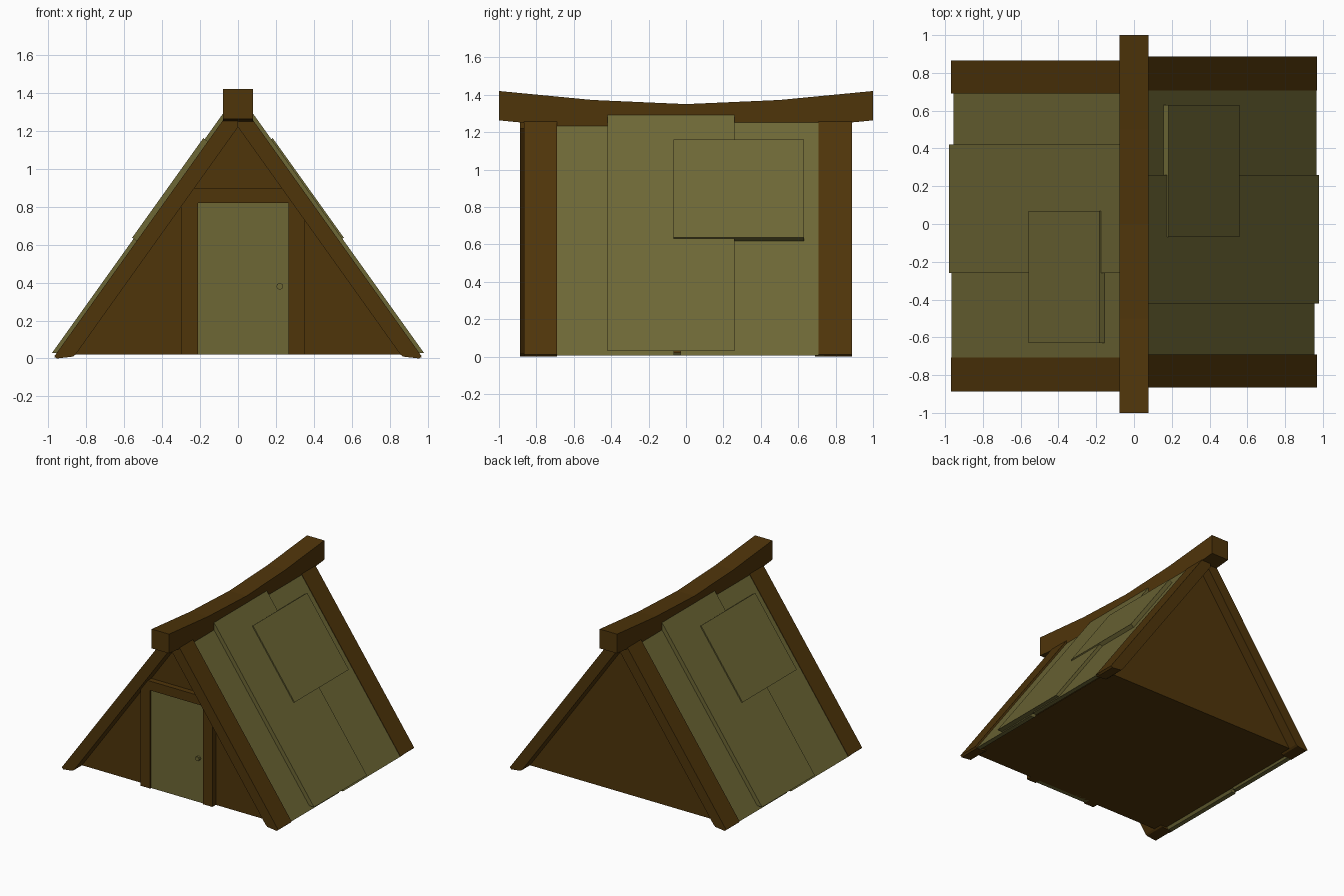
import bpy, bmesh, math

if "Cube" in bpy.data.objects:
    bpy.data.objects.remove(bpy.data.objects["Cube"])

def material(name, rgb):
    m = bpy.data.materials.new(name)
    m.diffuse_color = (*rgb, 1)
    m.use_nodes = True
    m.node_tree.nodes["Principled BSDF"].inputs["Base Color"].default_value = m.diffuse_color
    return m

WOOD = material("dark brown wood", (0.078, 0.035, 0.003))
HIDE = material("olive hide", (0.155, 0.137, 0.036))

def finish(name, verts, faces, mat):
    me = bpy.data.meshes.new(name)
    me.from_pydata(verts, [], faces)
    me.materials.append(mat)
    bm = bmesh.new()
    bm.from_mesh(me)
    bmesh.ops.recalc_face_normals(bm, faces=bm.faces)
    bm.to_mesh(me)
    bm.free()
    ob = bpy.data.objects.new(name, me)
    bpy.context.collection.objects.link(ob)
    return ob

def extrude_y(name, profile, y0, y1, mat, turn=False):
    """Extrude an x-z profile along y.
    turn=True spins the part half a turn about z for the other roof side."""
    n = len(profile)
    s = -1 if turn else 1
    verts = [(s * x, s * y, z) for y in (y0, y1) for x, z in profile]
    faces = [tuple(range(n)), tuple(reversed(range(n, 2 * n)))]
    faces += [(i, n + i, n + (i + 1) % n, (i + 1) % n) for i in range(n)]
    return finish(name, verts, faces, mat)

def rect(x0, x1, z0, z1):
    return [(x0, z0), (x1, z0), (x1, z1), (x0, z1)]

# Roof slope: outer surface of the middle panel is z = TOP - SLOPE * x
TOP, SLOPE = 1.402, 1.4
L = math.hypot(1, SLOPE)
NX, NZ = SLOPE / L, 1 / L

def slab(x_low, x_high, lift, t, level=True):
    """Cross-section of a sheet on the right slope; lower end level or square-cut."""
    lo = (x_low, TOP + lift - SLOPE * x_low)
    hi = (x_high, TOP + lift - SLOPE * x_high)
    inner = lambda p: (p[0] - NX * t, p[1] - NZ * t)
    lo_in = (x_low - t * L / SLOPE, lo[1]) if level else inner(lo)
    return [lo, hi, inner(hi), lo_in]

# Hut body with both gable walls
extrude_y("hut_body", [(-0.91, 0.02), (0.91, 0.02), (0, 1.294)], -0.785, 0.785, WOOD)

# Roof sheets, patches and edge boards; the left side is the right turned round
board = [(0.968, 0.012), (0, 1.367), (0, 1.22), (0.857, 0.02), (0.87, 0.01), (0.955, 0.0)]
for side, turn in (("right", False), ("left", True)):
    extrude_y(side + "_roof_front", slab(0.955, 0.06, -0.06, 0.03), -0.75, -0.065, HIDE, turn)
    extrude_y(side + "_roof_middle", slab(0.98, 0.06, 0.0, 0.035), -0.42, 0.26, HIDE, turn)
    extrude_y(side + "_roof_back", slab(0.967, 0.06, -0.042, 0.03), -0.03, 0.74, HIDE, turn)
    extrude_y(side + "_roof_patch", slab(0.558, 0.183, 0.016, 0.032, False),
              -0.068, 0.63, HIDE, turn)
    extrude_y(side + "_edge_board_front", board, -0.865, -0.69, WOOD, turn)
    extrude_y(side + "_edge_board_back", board, 0.708, 0.887, WOOD, turn)

# Sagging ridge beam
stations = [(-1, 1.42), (-0.5, 1.372), (0, 1.35), (0.5, 1.372), (1, 1.42)]
bv, bf = [], []
for y, z in stations:
    bv += [(x, y, zz) for x, zz in rect(-0.078, 0.078, z - 0.157, z)]
for k in range(len(stations) - 1):
    for i in range(4):
        j = (i + 1) % 4
        bf.append((4 * k + i, 4 * k + j, 4 * k + 4 + j, 4 * k + 4 + i))
bf += [(0, 1, 2, 3), (16, 17, 18, 19)]
finish("ridge_beam", bv, bf, WOOD)

# Door frame, door and knob
extrude_y("left_jamb", rect(-0.30, -0.21, 0.02, 0.82), -0.83, -0.77, WOOD)
extrude_y("right_jamb", rect(0.265, 0.35, 0.02, 0.82), -0.83, -0.77, WOOD)
extrude_y("lintel", [(-0.30, 0.82), (0.35, 0.82), (0.30, 0.895), (-0.25, 0.895)],
          -0.83, -0.77, WOOD)
extrude_y("door", rect(-0.21, 0.265, 0.02, 0.82), -0.818, -0.77, HIDE)
knob = [(0.22 + 0.018 * math.cos(a * math.pi / 4), 0.38 + 0.018 * math.sin(a * math.pi / 4))
        for a in range(8)]
extrude_y("door_knob", knob, -0.84, -0.81, HIDE)
